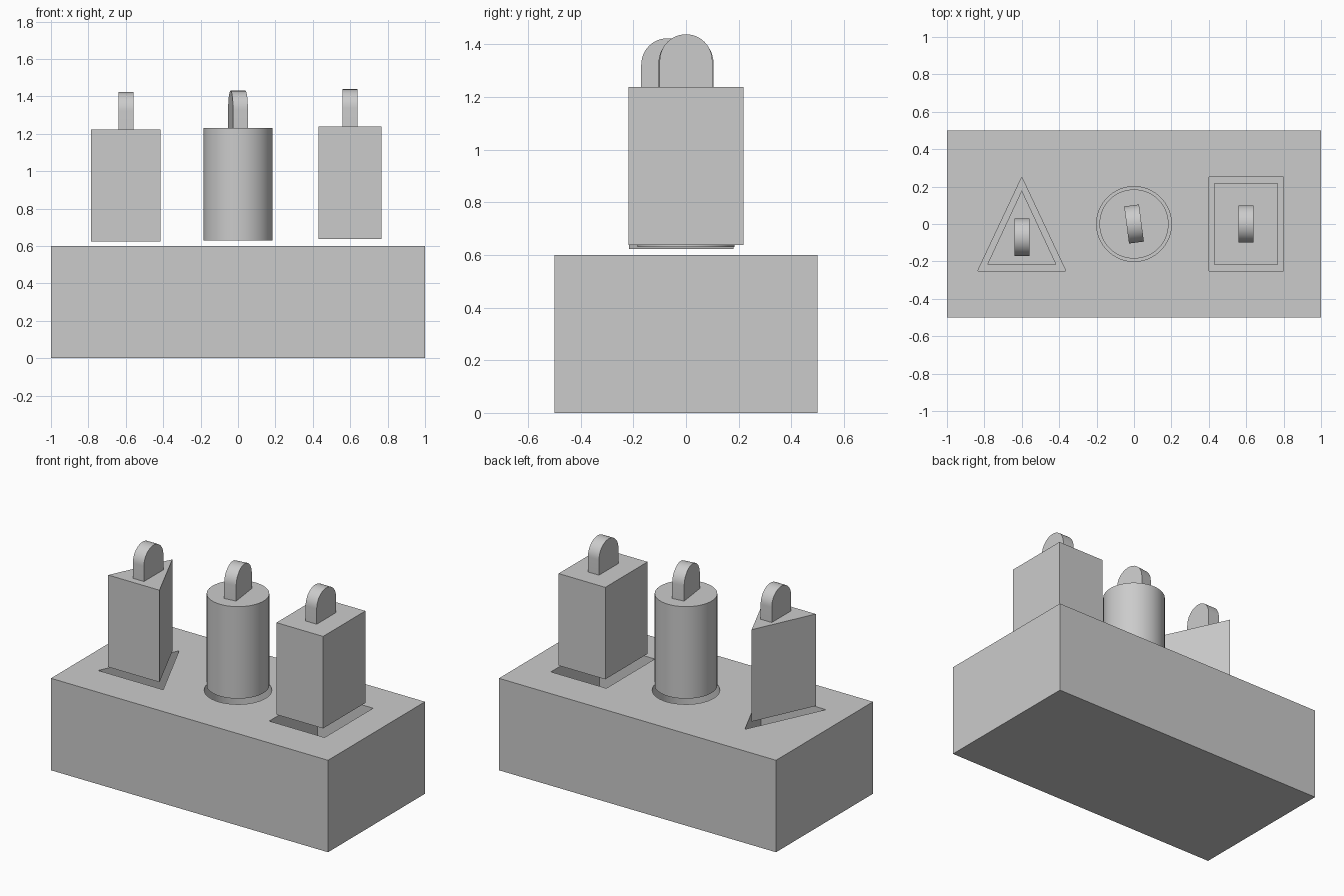
import bpy, bmesh, math
from mathutils import Matrix

if "Cube" in bpy.data.objects:
    bpy.data.objects.remove(bpy.data.objects["Cube"])


def prism(name, pts, z0, z1):
    """Extrude a closed XY outline from z0 to z1."""
    bm = bmesh.new()
    face = bm.faces.new([bm.verts.new((x, y, z0)) for x, y in pts])
    ext = bmesh.ops.extrude_face_region(bm, geom=[face])
    verts = [v for v in ext["geom"] if isinstance(v, bmesh.types.BMVert)]
    bmesh.ops.translate(bm, verts=verts, vec=(0, 0, z1 - z0))
    bmesh.ops.recalc_face_normals(bm, faces=bm.faces)
    me = bpy.data.meshes.new(name)
    bm.to_mesh(me)
    bm.free()
    ob = bpy.data.objects.new(name, me)
    bpy.context.collection.objects.link(ob)
    return ob


def smooth(ob):
    bpy.ops.object.select_all(action='DESELECT')
    ob.select_set(True)
    bpy.context.view_layer.objects.active = ob
    bpy.ops.object.shade_smooth_by_angle(angle=math.radians(30))


def circle(r, n=64):
    return [(r * math.cos(2 * math.pi * i / n), r * math.sin(2 * math.pi * i / n)) for i in range(n)]


def rect(x0, x1, y0, y1):
    return [(x0, y0), (x1, y0), (x1, y1), (x0, y1)]


def handle(name, x, y, z, turn=0.0, r=0.1, width=0.08):
    """Upright tab with a half-round top."""
    arc = [(r * math.cos(math.pi * i / 24), 0.1 + r * math.sin(math.pi * i / 24)) for i in range(25)]
    ob = prism(name, [(-r, 0), (r, 0)] + arc, -width / 2, width / 2)
    # outline axes (x, y, z) become (y, z, x)
    stand = Matrix(((0, 0, 1, 0), (1, 0, 0, 0), (0, 1, 0, 0), (0, 0, 0, 1)))
    ob.data.transform(Matrix.Translation((x, y, z)) @ Matrix.Rotation(turn, 4, 'Z') @ stand)
    smooth(ob)


# Base block with three deep sockets
block = prism("base_block", rect(-1, 1, -0.5, 0.5), 0, 0.6)
sockets = {
    "triangle": [(-0.835, -0.25), (-0.365, -0.25), (-0.6, 0.25)],
    "round": circle(0.2),
    "square": rect(0.4, 0.8, -0.25, 0.25),
}
for key, pts in sockets.items():
    cutter = prism(key + "_socket_cutter", pts, 0.01, 0.8)
    mod = block.modifiers.new(key + "_socket", 'BOOLEAN')
    mod.operation, mod.solver, mod.object = 'DIFFERENCE', 'EXACT', cutter
    bpy.context.view_layer.objects.active = block
    bpy.ops.object.modifier_apply(modifier=mod.name)
    bpy.data.objects.remove(cutter)
smooth(block)

# Pegs hovering just above their sockets, each with a handle
pegs = [
    ("triangle", [(-0.785, -0.217), (-0.415, -0.217), (-0.6, 0.18)], 0.623, (-0.6, -0.07), 0),
    ("round", circle(0.185), 0.63, (0, 0), math.radians(7.5)),
    ("square", rect(0.43, 0.767, -0.218, 0.218), 0.638, (0.598, 0), 0),
]
for key, pts, z, (hx, hy), turn in pegs:
    smooth(prism(key + "_peg", pts, z, z + 0.6))
    handle(key + "_peg_handle", hx, hy, z + 0.6, turn)
